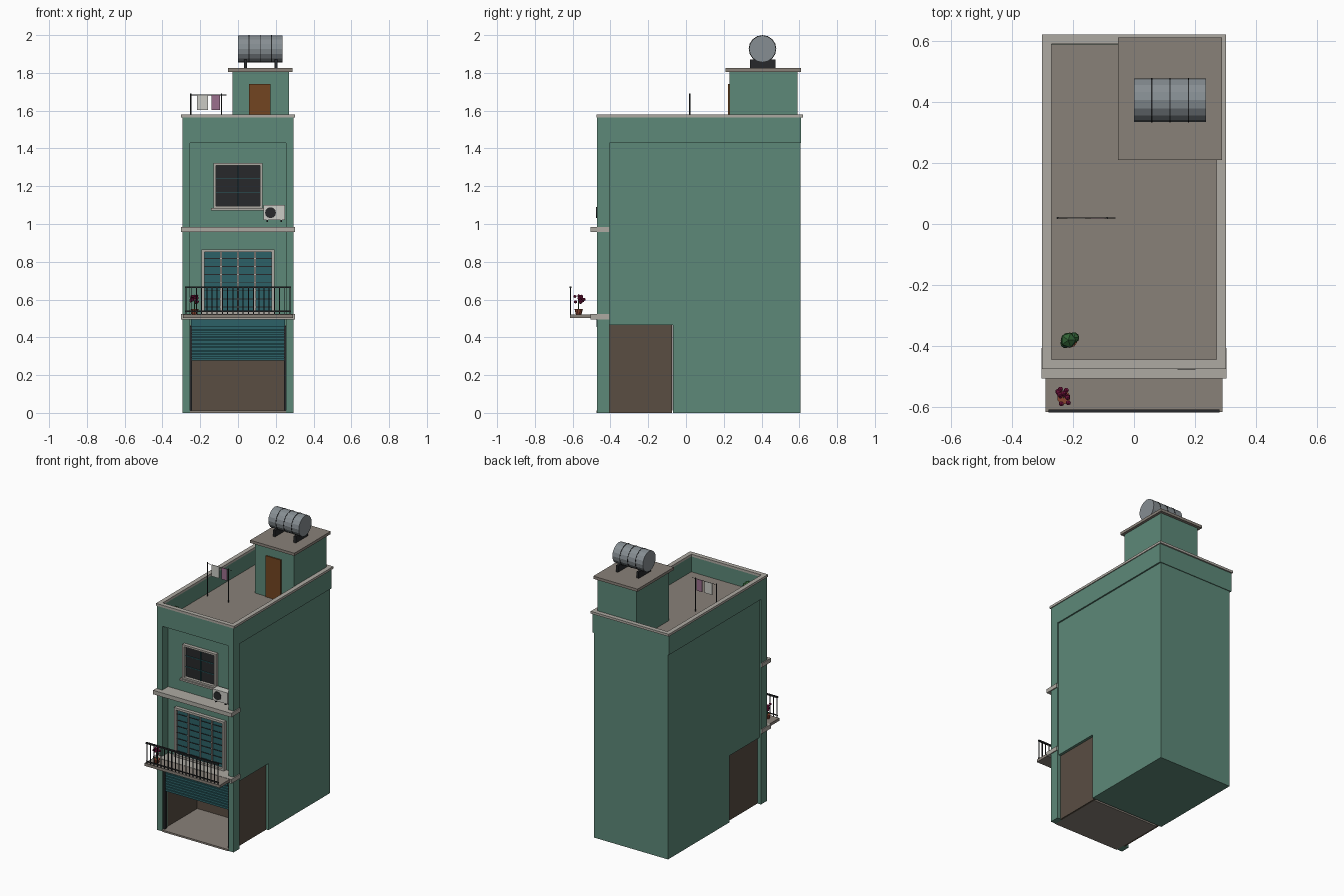
import bpy, bmesh, math, random
from mathutils import Matrix, Vector

random.seed(3)


def mat(name, r, g, b):
    m = bpy.data.materials.new(name)
    m.diffuse_color = (r, g, b, 1)
    return m


GREEN = mat("green_wall", 0.11, 0.25, 0.19)
TRIM = mat("pale_trim", 0.42, 0.40, 0.36)
ROOF = mat("roof_concrete", 0.25, 0.22, 0.19)
BROWN = mat("garage_brown", 0.10, 0.075, 0.055)
TEAL = mat("teal_metal", 0.025, 0.12, 0.135)
DARK = mat("dark_metal", 0.02, 0.022, 0.024)
WHITE = mat("white_paint", 0.6, 0.6, 0.56)
WOOD = mat("orange_wood", 0.17, 0.06, 0.015)
STEEL = mat("tank_steel", 0.24, 0.27, 0.29)
CLAY = mat("clay", 0.25, 0.06, 0.03)
LEAF = mat("leaf", 0.03, 0.12, 0.035)
PINK = mat("flower_pink", 0.25, 0.01, 0.07)
CLOTH = mat("pink_cloth", 0.33, 0.16, 0.27)


def make(name, bm, m, smooth=False):
    bmesh.ops.recalc_face_normals(bm, faces=bm.faces)
    for f in bm.faces:
        f.smooth = smooth
    me = bpy.data.meshes.new(name)
    bm.to_mesh(me)
    bm.free()
    me.materials.append(m)
    ob = bpy.data.objects.new(name, me)
    bpy.context.collection.objects.link(ob)
    return ob


def boxes(name, m, *lims):
    """Each entry is (x0, x1, y0, y1, z0, z1)."""
    bm = bmesh.new()
    for x0, x1, y0, y1, z0, z1 in lims:
        mx = Matrix.Translation(((x0 + x1) / 2, (y0 + y1) / 2, (z0 + z1) / 2))
        bmesh.ops.create_cube(bm, size=1, matrix=mx @ Matrix.Diagonal((x1 - x0, y1 - y0, z1 - z0, 1)))
    return make(name, bm, m)


def cyl(name, m, a, b, r0, r1=None, n=12):
    a, b = Vector(a), Vector(b)
    bm = bmesh.new()
    rot = (b - a).to_track_quat('Z', 'Y').to_matrix().to_4x4()
    bmesh.ops.create_cone(bm, cap_ends=True, segments=n, radius1=r0, radius2=r0 if r1 is None else r1,
                          depth=(b - a).length, matrix=Matrix.Translation((a + b) / 2) @ rot)
    return make(name, bm, m)


def blobs(name, m, balls):
    bm = bmesh.new()
    for p, r in balls:
        bmesh.ops.create_icosphere(bm, subdivisions=1, radius=r, matrix=Matrix.Translation(p))
    return make(name, bm, m)


def ring(x0, x1, y0, y1, t, z0, z1):
    return ((x0, x1, y0, y0 + t, z0, z1), (x0, x1, y1 - t, y1, z0, z1),
            (x0, x0 + t, y0 + t, y1 - t, z0, z1), (x1 - t, x1, y0 + t, y1 - t, z0, z1))


def frame(x0, x1, z0, z1, t, y0, y1):
    return ((x0, x0 + t, y0, y1, z0, z1), (x1 - t, x1, y0, y1, z0, z1),
            (x0 + t, x1 - t, y0, y1, z0, z0 + t), (x0 + t, x1 - t, y0, y1, z1 - t, z1))


# main volume, open garage and facade pilasters
boxes("upper_floors", GREEN, (-0.285, 0.285, -0.405, 0.605, 0.465, 1.435))
boxes("ground_floor_rear", GREEN, (-0.285, 0.285, -0.07, 0.605, 0, 0.465))
boxes("garage_shell", BROWN, (-0.268, -0.255, -0.41, -0.075, 0, 0.464),
      (0.255, 0.268, -0.41, -0.075, 0, 0.464), (-0.255, 0.255, -0.085, -0.071, 0.012, 0.464),
      (-0.255, 0.255, -0.405, -0.085, 0.45, 0.464))
boxes("garage_floor", ROOF, (-0.255, 0.255, -0.475, -0.085, 0, 0.012))
boxes("pilasters", GREEN, *[(s * 0.275 - 0.02, s * 0.275 + 0.02, -0.47, -0.405, 0, 1.435) for s in (-1, 1)])

# garage roller shutter and its housing
boxes("shutter_slats", TEAL, *[(-0.255, 0.255, -0.452, -0.44, 0.277 + i * 0.0182, 0.291 + i * 0.0182)
                              for i in range(10)])
boxes("shutter_backing", TEAL, (-0.255, 0.255, -0.444, -0.436, 0.277, 0.46))
boxes("shutter_housing", TEAL, (-0.25, 0.25, -0.475, -0.405, 0.455, 0.495))
boxes("shutter_rails", DARK, *[(s * 0.25 - 0.006, s * 0.25 + 0.006, -0.458, -0.435, 0.012, 0.46) for s in (-1, 1)])

# floor bands and balcony slab
boxes("floor_bands", TRIM, (-0.302, 0.302, -0.505, -0.405, 0.495, 0.524),
      (-0.302, 0.302, -0.505, -0.405, 0.957, 0.985))
boxes("balcony_slab", ROOF, (-0.29, 0.29, -0.615, -0.405, 0.503, 0.522))

# balcony front railing
boxes("balcony_railing", DARK, (-0.28, 0.28, -0.617, -0.607, 0.66, 0.67), (-0.28, 0.28, -0.615, -0.609, 0.535, 0.541),
      *[(x - 0.0025, x + 0.0025, -0.6145, -0.6095, 0.522, 0.662) for x in [-0.275 + i * 0.55 / 20 for i in range(21)]])

# balcony louvred doors
boxes("balcony_door_panel", TEAL, (-0.18, 0.18, -0.412, -0.4, 0.524, 0.855))
boxes("balcony_door_louvres", DARK, *[(-0.178, 0.178, -0.416, -0.411, z - 0.002, z + 0.002)
                                     for z in [0.56 + i * 0.043 for i in range(7)]])
boxes("balcony_door_frame", TRIM, *frame(-0.193, 0.193, 0.523, 0.866, 0.015, -0.43, -0.4),
      *[(x - 0.004, x + 0.004, -0.42, -0.405, 0.535, 0.855) for x in (-0.09, 0, 0.09)])

# upper window
boxes("window_glass", DARK, (-0.125, 0.125, -0.408, -0.4, 1.09, 1.315))
boxes("window_frame", TRIM, *frame(-0.13, 0.13, 1.083, 1.322, 0.013, -0.43, -0.4),
      (-0.143, 0.143, -0.44, -0.4, 1.072, 1.084))
boxes("window_bars", TEAL, (-0.003, 0.003, -0.416, -0.406, 1.09, 1.315),
      *[(-0.118, 0.118, -0.414, -0.406, z - 0.002, z + 0.002) for z in (1.165, 1.24)])

# air conditioner
boxes("air_conditioner", WHITE, (0.135, 0.25, -0.472, -0.42, 1.022, 1.1))
boxes("air_conditioner_brackets", DARK, *[(x - 0.004, x + 0.004, -0.47, -0.405, 1.01, 1.022) for x in (0.155, 0.23)])
cyl("air_conditioner_fan", DARK, (0.172, -0.465, 1.06), (0.172, -0.476, 1.06), 0.029)

# roof terrace with parapet and coping
boxes("roof_floor", ROOF, (-0.28, 0.28, -0.46, 0.6, 1.436, 1.455))
boxes("parapet", GREEN, *ring(-0.295, 0.295, -0.47, 0.61, 0.022, 1.43, 1.566))
boxes("parapet_coping", TRIM, *ring(-0.301, 0.301, -0.475, 0.62, 0.031, 1.564, 1.58))

# stair house
boxes("stair_house", GREEN, (-0.03, 0.27, 0.23, 0.59, 1.455, 1.808))
boxes("stair_house_roof", ROOF, (-0.053, 0.288, 0.21, 0.61, 1.806, 1.825))
boxes("stair_house_door", WOOD, (0.058, 0.173, 0.222, 0.232, 1.455, 1.742))

# water tank with straps on cradles
cyl("water_tank", STEEL, (0, 0.405, 1.927), (0.235, 0.405, 1.927), 0.071, n=16)
for i in range(3):
    x = 0.058 + i * 0.06
    cyl(f"tank_strap_{i + 1}", DARK, (x - 0.002, 0.405, 1.927), (x + 0.002, 0.405, 1.927), 0.073, n=16)
boxes("tank_cradles", DARK, *[(x - 0.008, x + 0.008, 0.34, 0.475, 1.825, 1.87) for x in (0.04, 0.2)])

# clothes line
for i, x in enumerate((-0.25, -0.087)):
    cyl(f"line_pole_{i + 1}", DARK, (x, 0.02, 1.455), (x, 0.02, 1.69), 0.0035, n=6)
cyl("clothes_line", DARK, (-0.25, 0.02, 1.683), (-0.06, 0.02, 1.683), 0.0015, n=4)
boxes("white_towel", WHITE, (-0.217, -0.16, 0.018, 0.022, 1.603, 1.684))
boxes("pink_cloth", CLOTH, (-0.14, -0.096, 0.018, 0.022, 1.603, 1.684))

# balcony flower pot
cyl("flower_pot", CLAY, (-0.23, -0.568, 0.522), (-0.23, -0.568, 0.55), 0.015, 0.022, 10)
cyl("flower_stem", LEAF, (-0.23, -0.568, 0.55), (-0.23, -0.568, 0.595), 0.003, n=5)
blobs("flowers", PINK, [((-0.23 + random.uniform(-0.02, 0.02), -0.565 + random.uniform(-0.025, 0.025),
                          0.602 + random.uniform(-0.02, 0.02)), 0.009) for _ in range(14)])

# roof shrub in a pot
cyl("shrub_pot", CLAY, (-0.21, -0.38, 1.455), (-0.21, -0.38, 1.495), 0.018, 0.025, 10)
blobs("shrub", LEAF, [((-0.215, -0.38, 1.522), 0.028), ((-0.197, -0.372, 1.515), 0.02), ((-0.225, -0.39, 1.512), 0.018)])
